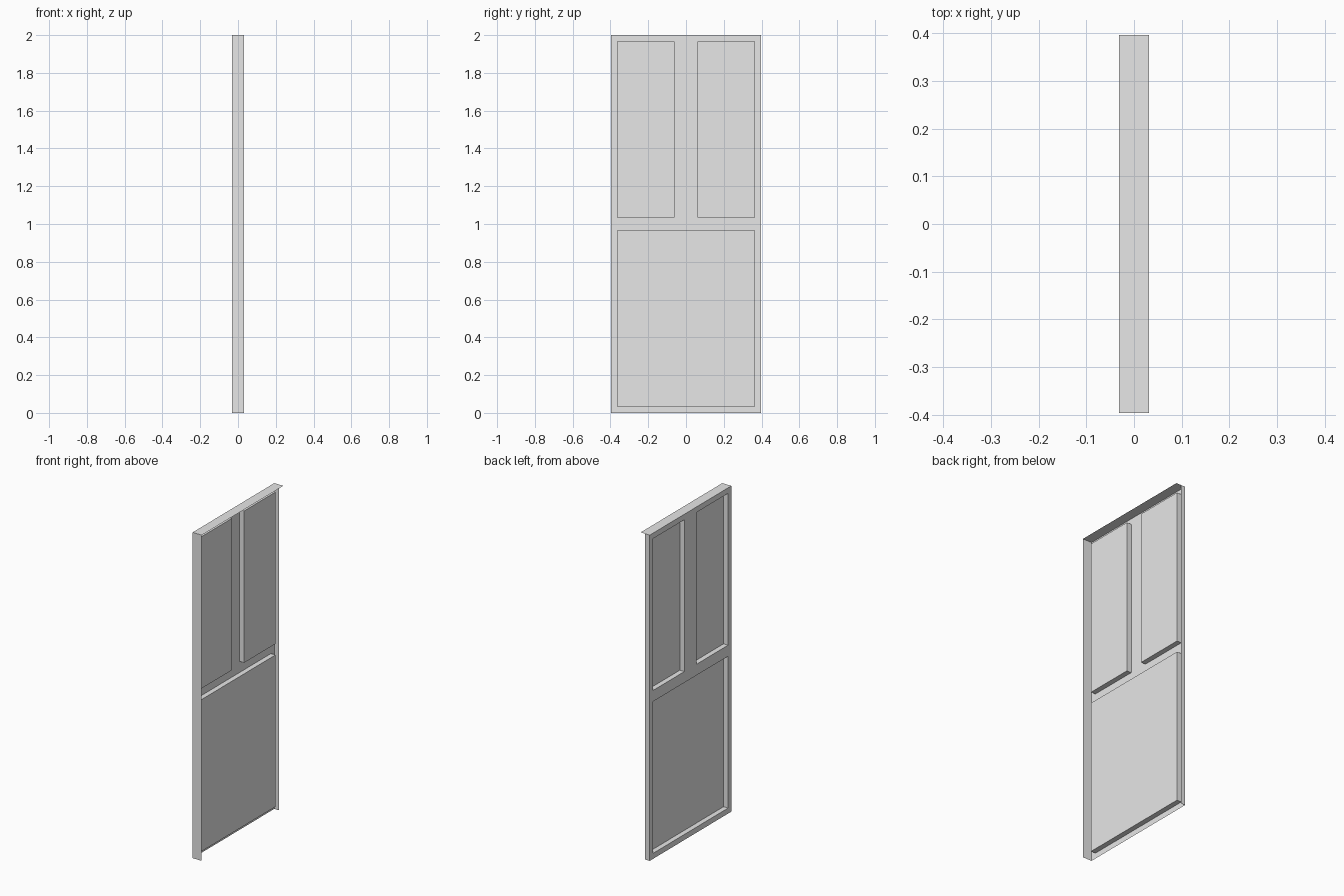
import bpy
import bmesh
from mathutils import Vector

cube = bpy.data.objects.get("Cube")
if cube:
    bpy.data.objects.remove(cube, do_unlink=True)

grey = bpy.data.materials.new("plain_grey")
grey.use_nodes = True
grey.diffuse_color = (0.8, 0.8, 0.8, 1)
grey.node_tree.nodes["Principled BSDF"].inputs["Base Color"].default_value = (0.8, 0.8, 0.8, 1)

# Main sizes: thin open shell, skin on -x, panels sunk to the mid plane
X, Y, Z = 0.031, 0.396, 2.0
SKIN, SUNK = -X, 0.0
INNER, MULLION, BORDER, MID = 0.364, 0.06, 0.034, 1.0


def quad(bm, lo, hi, facing):
    """Axis-aligned rectangle between two corners, turned to face a direction."""
    lo, hi = Vector(lo), Vector(hi)
    axis = min(range(3), key=lambda i: abs(hi[i] - lo[i]))
    a, b = [i for i in range(3) if i != axis]
    points = [lo.copy() for _ in range(4)]
    points[1][a] = points[2][a] = hi[a]
    points[2][b] = points[3][b] = hi[b]
    face = bm.faces.new([bm.verts.new(p) for p in points])
    face.normal_update()
    if face.normal.dot(Vector(facing)) < 0:
        face.normal_flip()


def part(name, quads):
    bm = bmesh.new()
    for q in quads:
        quad(bm, *q)
    bmesh.ops.remove_doubles(bm, verts=bm.verts, dist=0.0001)
    mesh = bpy.data.meshes.new(name)
    bm.to_mesh(mesh)
    bm.free()
    mesh.materials.append(grey)
    bpy.context.collection.objects.link(bpy.data.objects.new(name, mesh))


def flat(name, y0, y1, z0, z1):
    part(name, [((SKIN, y0, z0), (SKIN, y1, z1), (-1, 0, 0))])


def sunk_panel(name, y0, y1, z0, z1):
    """Recessed pan: back face and four reveals."""
    part(name, [
        ((SUNK, y0, z0), (SUNK, y1, z1), (-1, 0, 0)),
        ((SKIN, y0, z0), (SUNK, y0, z1), (0, 1, 0)),
        ((SKIN, y1, z0), (SUNK, y1, z1), (0, -1, 0)),
        ((SKIN, y0, z0), (SUNK, y1, z0), (0, 0, 1)),
        ((SKIN, y0, z1), (SUNK, y1, z1), (0, 0, -1)),
    ])


# Stiles, rails and mullion of the skin
flat("front_stile", -Y, -INNER, 0, Z)
flat("back_stile", INNER, Y, 0, Z)
flat("bottom_rail", -INNER, INNER, 0, BORDER)
flat("middle_rail", -INNER, INNER, MID - BORDER, MID + BORDER)
flat("top_rail", -INNER, INNER, Z - BORDER, Z)
flat("mullion", -MULLION, MULLION, MID + BORDER, Z - BORDER)

# Recessed panels
sunk_panel("lower_panel", -INNER, INNER, BORDER, MID - BORDER)
sunk_panel("upper_front_panel", -INNER, -MULLION, MID + BORDER, Z - BORDER)
sunk_panel("upper_back_panel", MULLION, INNER, MID + BORDER, Z - BORDER)

# Edge plates: full depth on top and front, half depth at the back
part("top_edge", [((-X, -Y, Z), (X, Y, Z), (0, 0, 1))])
part("front_edge", [((-X, -Y, 0), (X, -Y, Z), (0, -1, 0))])
part("back_edge", [((-X, Y, 0), (SUNK, Y, Z), (0, 1, 0))])
